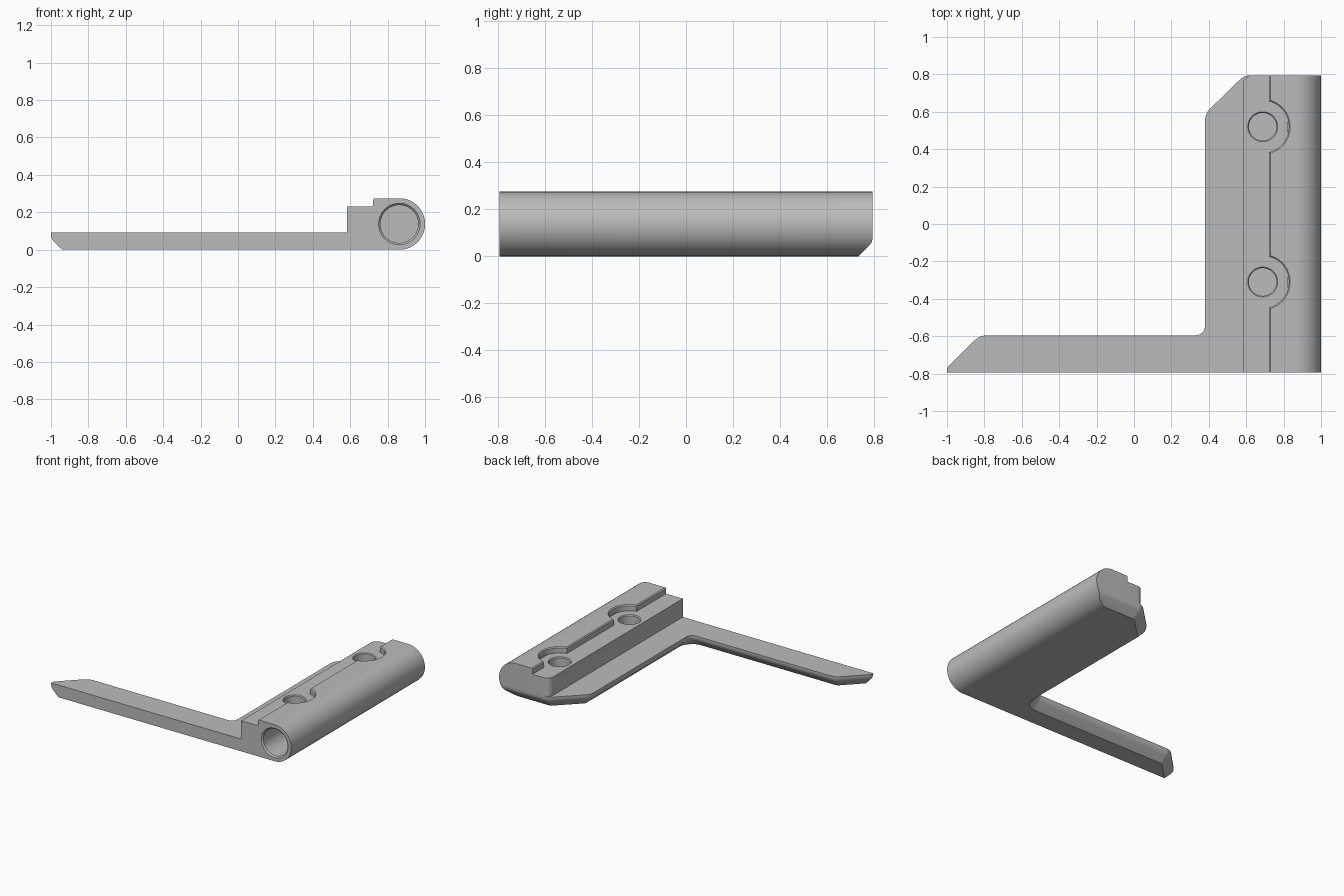
import bpy, bmesh
from math import cos, sin, pi, radians, tan
from mathutils import Vector, Matrix

if "Cube" in bpy.data.objects:
    bpy.data.objects.remove(bpy.data.objects["Cube"])

HALF = 0.795        # half of the length along y
TOP = 0.275         # full height
PLATE = 0.092       # thickness of the flange and arm
AXIS_X, AXIS_Z = 1 - TOP / 2, TOP / 2

grey = bpy.data.materials.new("plain grey")
grey.use_nodes = True
grey.diffuse_color = (0.5, 0.5, 0.5, 1)
grey.node_tree.nodes["Principled BSDF"].inputs["Base Color"].default_value = grey.diffuse_color


def finish(name, bm):
    bmesh.ops.recalc_face_normals(bm, faces=bm.faces)
    mesh = bpy.data.meshes.new(name)
    bm.to_mesh(mesh)
    bm.free()
    mesh.materials.append(grey)
    obj = bpy.data.objects.new(name, mesh)
    bpy.context.collection.objects.link(obj)
    return obj


def loft(rings):
    """Closed solid through rings with equal point counts."""
    bm = bmesh.new()
    loops = [[bm.verts.new(p) for p in ring] for ring in rings]
    for a, b in zip(loops, loops[1:]):
        for i in range(len(a)):
            j = (i + 1) % len(a)
            bm.faces.new((a[i], a[j], b[j], b[i]))
    bm.faces.new(loops[0])
    bm.faces.new(loops[-1])
    return bm


def lathe(name, steps, matrix, sides=64):
    """Round cutter from (radius, height) steps."""
    rings = [[matrix @ Vector((r * cos(2 * pi * i / sides), r * sin(2 * pi * i / sides), h))
              for i in range(sides)] for r, h in steps]
    return finish(name, loft(rings))


def combine(obj, other, operation):
    mod = obj.modifiers.new(operation, "BOOLEAN")
    mod.operation, mod.object, mod.solver = operation, other, "EXACT"
    bpy.context.view_layer.objects.active = obj
    bpy.ops.object.modifier_apply(modifier=mod.name)
    bpy.data.objects.remove(other)


def rounded_outline(corners, inset, z, steps=8):
    """Counter-clockwise outline moved inward, with every corner filleted."""
    pts = [Vector(c[:2]) for c in corners]
    n = len(pts)
    ring, moved, turns = [], [], []
    for i, p in enumerate(pts):
        d0 = (p - pts[i - 1]).normalized()
        d1 = (pts[(i + 1) % n] - p).normalized()
        n0, n1 = Vector((-d0.y, d0.x)), Vector((-d1.y, d1.x))
        moved.append(p + (n0 + n1) * inset / (1 + n0.dot(n1)))
        turns.append((d0, n0, d0.cross(d1), d0.angle(d1)))
    for p, (d0, n0, cross, angle), corner in zip(moved, turns, corners):
        side = 1 if cross > 0 else -1
        r = max(corner[2] - side * inset, 0.012)
        start = p - d0 * r * tan(angle / 2)
        centre = start + n0 * r * side
        for k in range(steps + 1):
            q = centre + Matrix.Rotation(side * angle * k / steps, 2) @ (start - centre)
            ring.append((q.x, q.y, z))
    return ring


# Hinge block: stepped profile with a round outer side
profile = [(0.583, 0), (AXIS_X, 0)]
profile += [(AXIS_X + AXIS_Z * sin(a), AXIS_Z - AXIS_Z * cos(a))
            for a in (pi * i / 40 for i in range(1, 40))]
profile += [(AXIS_X, TOP), (0.73, TOP), (0.723, 0.268), (0.723, 0.23), (0.583, 0.23)]
bm = loft([[(x, y, z) for x, z in profile] for y in (-HALF, HALF)])
corner_edge = [e for e in bm.edges
               if all(abs(v.co.x - 0.583) < 1e-4 and v.co.y > 0 for v in e.verts)]
bmesh.ops.bevel(bm, geom=corner_edge, offset=0.05, segments=8, profile=0.5, affect="EDGES")
bracket = finish("hinge_bracket", bm)

# Flat flange and arm, trimmed to the outline below
slab = [(-1.1, -HALF), (AXIS_X, -HALF), (AXIS_X, HALF), (-1.1, HALF)]
combine(bracket, finish("plate", loft([[(x, y, z) for x, y in slab] for z in (0, PLATE)])), "UNION")

# Outline with a softened chamfer along the lower edge
outline = [(1.3, -1.2, 0.02), (1.3, HALF, 0.02), (0.59, HALF, 0.085), (0.38, 0.59, 0.085),
           (0.38, -0.595, 0.05), (-0.825, -0.595, 0.1), (-1, -0.77, 0.025), (-1, -1.2, 0.02)]
levels = [(0.068, -0.008), (0.014, 0.046), (0.004, 0.06), (0, 0.078), (0, 0.4)]
trim = finish("outline_trim", loft([rounded_outline(outline, d, z) for d, z in levels]))
combine(bracket, trim, "INTERSECT")

# Screw holes with their clearance recesses
for y in (0.52, -0.31):
    place = Matrix.Translation((0.688, y, 0))
    recess = [(0.14, 0.23), (0.14, 0.268), (0.147, TOP), (0.147, 0.4)]
    combine(bracket, lathe("recess", recess, place), "DIFFERENCE")
    hole = [(0.074, 0.08), (0.074, 0.224), (0.08, 0.23), (0.08, 0.3)]
    combine(bracket, lathe("screw_hole", hole, place), "DIFFERENCE")

# Blind pin bore with a chamfered mouth at the front
place = Matrix.Translation((AXIS_X, -HALF, AXIS_Z)) @ Matrix.Rotation(radians(-90), 4, "X")
bore = [(0.111, -0.1), (0.111, 0), (0.101, 0.01), (0.101, 1.4)]
combine(bracket, lathe("pin_bore", bore, place), "DIFFERENCE")

# Smooth curves, crisp edges
bpy.ops.object.select_all(action="DESELECT")
bracket.select_set(True)
bpy.context.view_layer.objects.active = bracket
bpy.ops.object.shade_smooth_by_angle(angle=radians(30))
